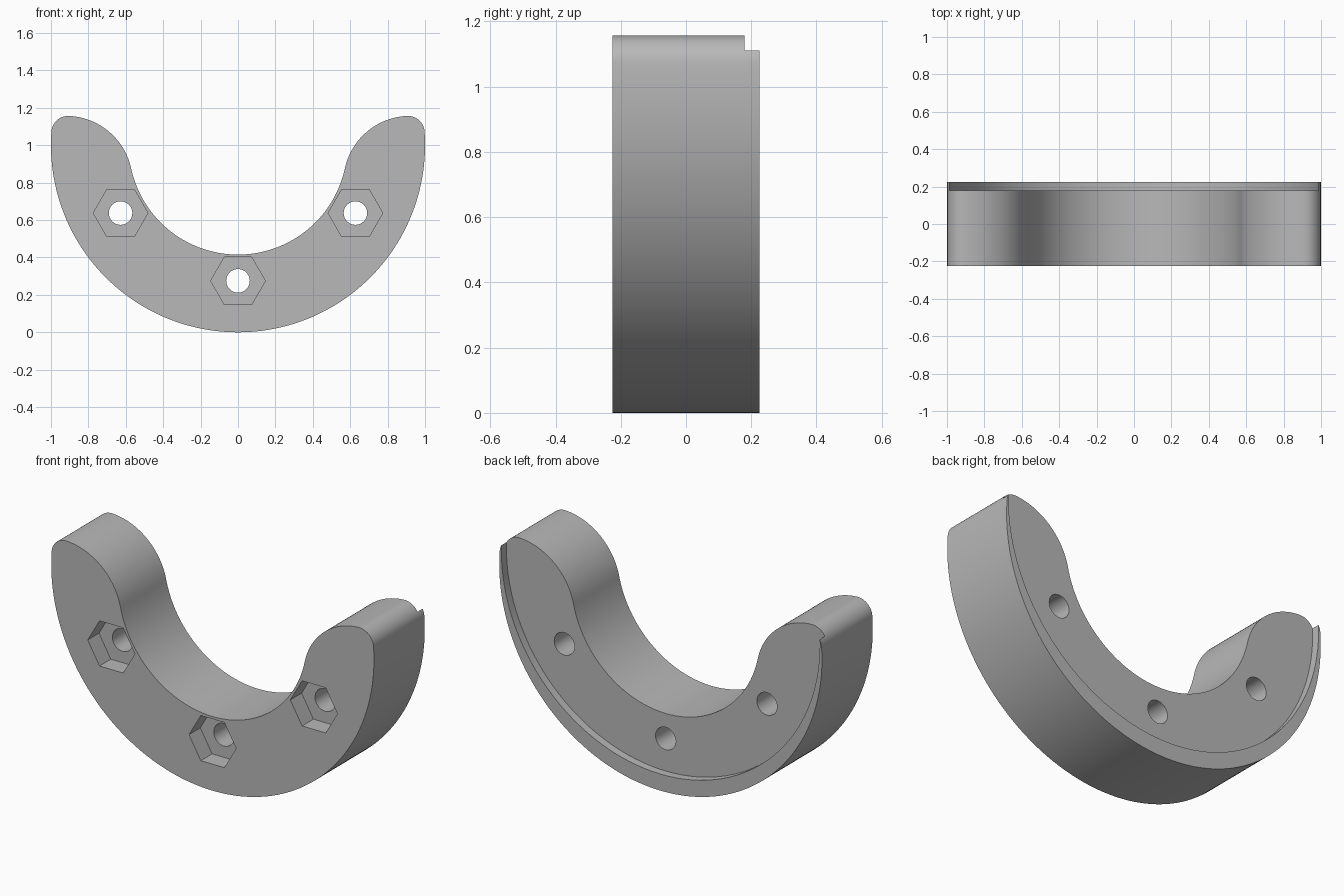
import bpy
import bmesh
from math import cos, sin, radians

if "Cube" in bpy.data.objects:
    bpy.data.objects.remove(bpy.data.objects["Cube"], do_unlink=True)

FRONT, BACK, LEDGE = -0.225, 0.225, 0.18

grey = bpy.data.materials.new("plain grey")
grey.use_nodes = True
grey.diffuse_color = (0.48, 0.48, 0.48, 1)
grey.node_tree.nodes["Principled BSDF"].inputs["Base Color"].default_value = (0.48, 0.48, 0.48, 1)


def arc(cx, cz, r, start, end, steps):
    """Points on an arc in the x-z plane, last point left out."""
    angles = [radians(start + (end - start) * i / steps) for i in range(steps)]
    return [(cx + r * cos(a), cz + r * sin(a)) for a in angles]


def prism(name, outline, y0, y1):
    """Extrude an x-z outline from y0 to y1."""
    bm = bmesh.new()
    face = bm.faces.new([bm.verts.new((x, y0, z)) for x, z in outline])
    out = bmesh.ops.extrude_face_region(bm, geom=[face])
    moved = [v for v in out["geom"] if isinstance(v, bmesh.types.BMVert)]
    bmesh.ops.translate(bm, verts=moved, vec=(0, y1 - y0, 0))
    bmesh.ops.recalc_face_normals(bm, faces=bm.faces)
    mesh = bpy.data.meshes.new(name)
    bm.to_mesh(mesh)
    bm.free()
    mesh.materials.append(grey)
    obj = bpy.data.objects.new(name, mesh)
    bpy.context.collection.objects.link(obj)
    return obj


def cut(body, cutter):
    """Subtract the cutter, then discard it."""
    cutter.hide_render = True
    mod = body.modifiers.new("cut", "BOOLEAN")
    mod.operation = "DIFFERENCE"
    mod.solver = "EXACT"
    mod.object = cutter
    bpy.context.view_layer.objects.active = body
    bpy.ops.object.modifier_apply(modifier=mod.name)
    bpy.data.objects.remove(cutter, do_unlink=True)


# Crescent body: outer arc, rounded tip, bulging shoulder, inner arc
half = arc(0, 1, 1, -90, 4.2, 56)
half += arc(0.908, 1.067, 0.09, 4.2, 92.6, 12)
half += arc(0.92, 0.8, 0.357, 92.6, 167.7, 24)
half += arc(0, 1, 0.5845, -12.3, -90, 40)
half.append((0, 0.4155))
mirrored = [(-x, z) for x, z in reversed(half[1:-1])]
body = prism("crescent_bracket", half + mirrored, FRONT, BACK)

# Recess in the back that leaves a tapering outer rim
cut(body, prism("back_recess", arc(0, 1.08, 0.987, 0, 360, 128), LEDGE, BACK + 0.1))

# Bolt holes with hexagonal nut pockets in the front
for angle in (-150, -90, -30):
    x, z = 0.725 * cos(radians(angle)), 1 + 0.725 * sin(radians(angle))
    cut(body, prism("nut_pocket", arc(x, z, 0.146, 0, 360, 6), FRONT - 0.1, FRONT + 0.1))
    cut(body, prism("bolt_hole", arc(x, z, 0.063, 0, 360, 32), FRONT - 0.1, BACK + 0.1))

# Smooth curves, sharp edges
bpy.ops.object.select_all(action="DESELECT")
body.select_set(True)
bpy.context.view_layer.objects.active = body
bpy.ops.object.shade_smooth_by_angle(angle=radians(30))
